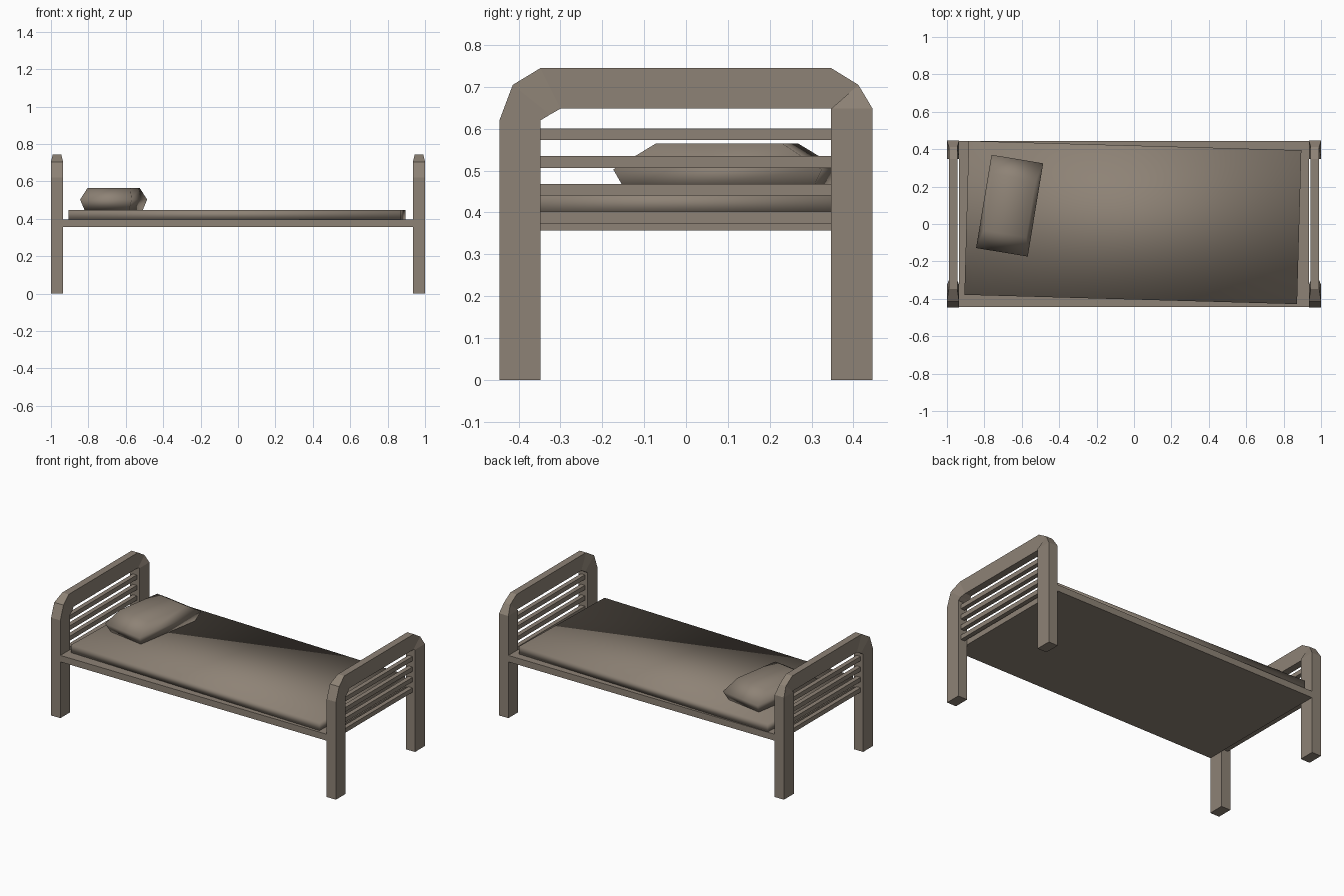
import bpy, bmesh, math
from mathutils import Matrix

if "Cube" in bpy.data.objects:
    bpy.data.objects.remove(bpy.data.objects["Cube"])

mat = bpy.data.materials.new("taupe")
mat.diffuse_color = (0.27, 0.225, 0.18, 1)
mat.use_nodes = True
mat.node_tree.nodes["Principled BSDF"].inputs["Base Color"].default_value = mat.diffuse_color


def make(name, bm, smooth=False):
    bmesh.ops.recalc_face_normals(bm, faces=bm.faces)
    for f in bm.faces:
        f.smooth = smooth
    me = bpy.data.meshes.new(name)
    bm.to_mesh(me)
    bm.free()
    me.materials.append(mat)
    ob = bpy.data.objects.new(name, me)
    bpy.context.collection.objects.link(ob)
    return ob


def box(name, center, size, rot=0, smooth=False):
    bm = bmesh.new()
    m = Matrix.Translation(center) @ Matrix.Rotation(rot, 4, 'Z') @ Matrix.Diagonal((*size, 1))
    bmesh.ops.create_cube(bm, size=1, matrix=m)
    return make(name, bm, smooth)


def loft(name, rings, smooth=False):
    bm = bmesh.new()
    loops = [[bm.verts.new(p) for p in r] for r in rings]
    for a, b in zip(loops, loops[1:]):
        for i in range(4):
            j = (i + 1) % 4
            if a[i].co != b[i].co or a[j].co != b[j].co:
                bm.faces.new((a[i], a[j], b[j], b[i]))
    bm.faces.new(loops[0])
    bm.faces.new(loops[-1])
    bmesh.ops.remove_doubles(bm, verts=bm.verts, dist=1e-5)
    return make(name, bm, smooth)


# Arched end frames: (outer y, outer z, inner y, inner z, half thickness)
arch = [(-.446, 0, -.348, 0, .0325), (-.446, .62, -.348, .62, .0325),
        (-.414, .705, -.325, .634, .0325), (-.348, .745, -.30, .648, .0225),
        (.347, .745, .347, .648, .0225), (.412, .705, .347, .648, .0225),
        (.446, .648, .347, .648, .0325), (.446, 0, .347, 0, .0325)]
for side, label in ((-1, "head"), (1, "foot")):
    cx = side * .9675
    loft(label + "_frame", [[(cx - h, oy, oz), (cx + h, oy, oz), (cx + h, iy, iz), (cx - h, iy, iz)]
                            for oy, oz, iy, iz, h in arch])
    # Horizontal rails
    for i in range(4):
        box(f"{label}_rail_{i}", (cx, 0, .388 + i * .0663), (.028, .70, .028))

# Platform and slightly askew mattress
box("platform", (0, 0, .377), (1.87, .89, .041))
box("mattress", (-.006, .008, .422), (1.779, .823, .05), math.radians(-1.6), True)

# Pillow: bulging rings (z, half width, half length)
pillow = loft("pillow", [[(-a, -b, z), (a, -b, z), (a, b, z), (-a, b, z)]
                         for z, a, b in ((.445, .12, .222), (.503, .14, .2525), (.565, .116, .153))], True)
pillow.location = (-.665, .098, 0)
pillow.rotation_euler.z = math.radians(-9.4)
